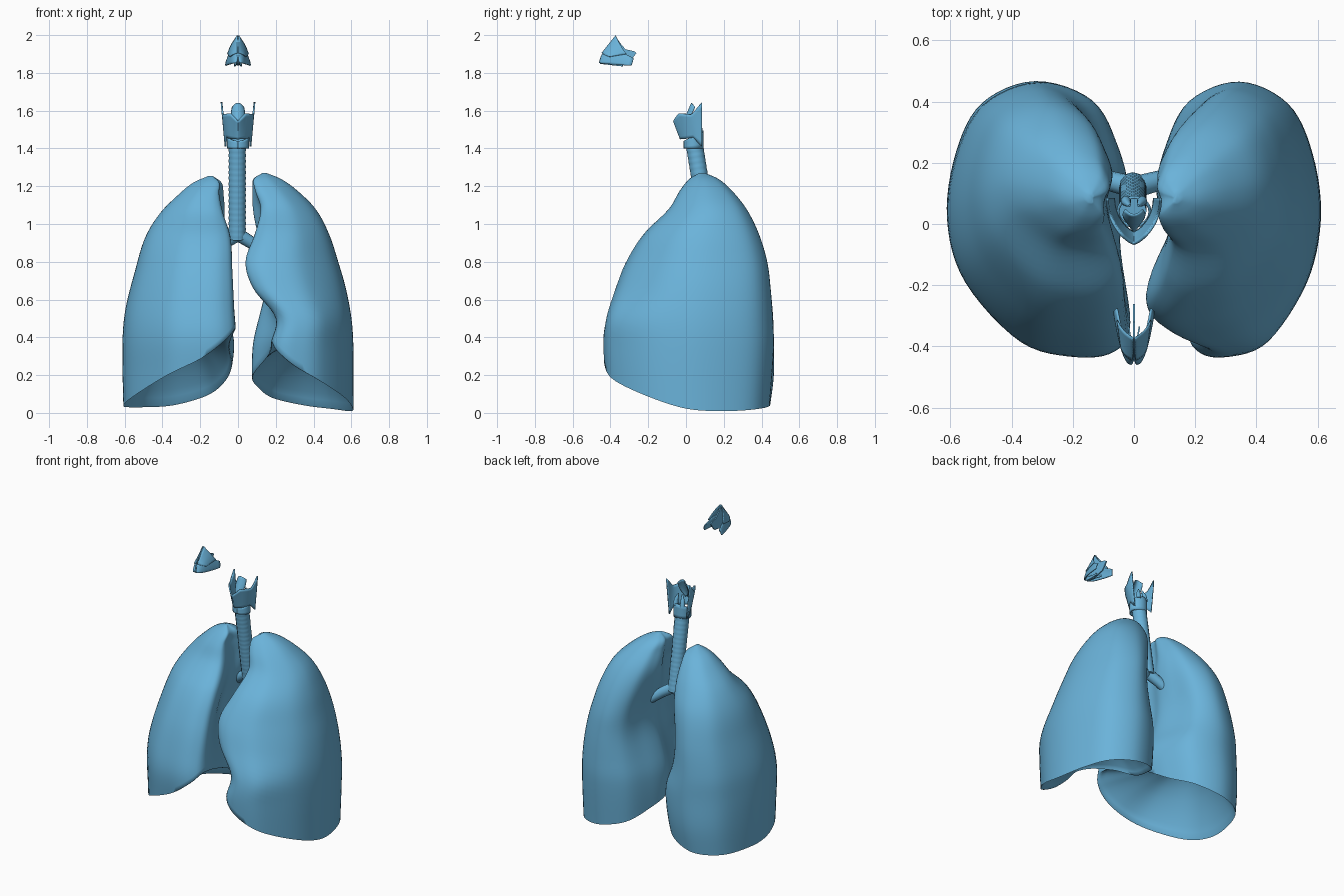
import bpy, bmesh, math
from mathutils import Vector

if "Cube" in bpy.data.objects:
    bpy.data.objects.remove(bpy.data.objects["Cube"])

BLUE = bpy.data.materials.new("blue")
BLUE.diffuse_color = (.145, .45, .7, 1)
BLUE.use_nodes = True
BLUE.node_tree.nodes["Principled BSDF"].inputs["Base Color"].default_value = BLUE.diffuse_color


def finish(ob, angle=50):
    ob.data.materials.clear()
    ob.data.materials.append(BLUE)
    bpy.ops.object.select_all(action='DESELECT')
    ob.select_set(True)
    bpy.context.view_layer.objects.active = ob
    bpy.ops.object.shade_smooth_by_angle(angle=math.radians(angle))
    return ob


def mesh_object(name, verts, faces, angle=50):
    bm = bmesh.new()
    vs = [bm.verts.new(v) for v in verts]
    for f in faces:
        bm.faces.new([vs[i] for i in f])
    bmesh.ops.recalc_face_normals(bm, faces=bm.faces)
    me = bpy.data.meshes.new(name)
    bm.to_mesh(me)
    bm.free()
    ob = bpy.data.objects.new(name, me)
    bpy.context.collection.objects.link(ob)
    return finish(ob, angle)


def hermite(a, b, c, d, t, h0=1, h1=1, h2=1):
    m1 = (c - a) / (h0 + h1) * h1
    m2 = (d - b) / (h1 + h2) * h1
    return (b * (2*t**3 - 3*t*t + 1) + m1 * (t**3 - 2*t*t + t)
            + c * (3*t*t - 2*t**3) + m2 * (t**3 - t*t))


def level_at(levels, z):
    n = len(levels)
    i = 0
    while i < n - 2 and z < levels[i + 1][0]:
        i += 1
    p = [levels[min(max(k, 0), n - 1)] for k in (i - 1, i, i + 1, i + 2)]
    h = [max(p[k][0] - p[k + 1][0], 1e-4) for k in range(3)]
    t = min(max((p[1][0] - z) / h[1], 0), 1)
    return [hermite(*[q[k] for q in p], t, *h) for k in range(1, 6)]


# Lungs: D-shaped outline (u medial to lateral, v front to back);
# the third value moves the point outwards around the root of the lung
OUTLINE = [(0, .12, 0), (.09, .02, 0), (.3, 0, 0), (.6, .055, 0), (.9, .27, 0), (1, .5, 0),
           (.95, .74, 0), (.8, .92, 0), (.5, 1, 0), (.18, .93, .08), (.03, .76, .13),
           (-.02, .6, .12), (.03, .42, .12)]


def lung(name, side, levels, rim, dome):
    sub, rings, m = 6, 44, len(OUTLINE)
    n = m * sub
    cols = []
    for j in range(n):
        k, t = j // sub, (j % sub) / sub
        q = [(*OUTLINE[(k + d) % m], rim[(k + d) % m]) for d in (-1, 0, 1, 2)]
        cols.append([hermite(*[p[c] for p in q], t) for c in range(4)])
    top = levels[0][0]
    verts = []
    for r in range(rings + 1):
        t = (r / rings) ** 1.5
        for u, v, hollow, zr in cols:
            z = top + (zr - top) * t
            xf, xm, xl, yf, yb = level_at(levels, z)
            w = min(max((v - .2) / .4, 0), 1)
            base = xf + (xm - xf) * w * w * (3 - 2 * w)
            u += hollow * math.exp(-((z - .72) / .26) ** 2)
            verts.append((side * (base + (xl - base) * u), yf + (yb - yf) * v, z))
    # hollow base for the diaphragm
    last = verts[-n:]
    cx, cy = side * .34, .06
    inner = [.985, .95, .9, .8, .65, .5, .35, .2, .08]
    for s in inner:
        for (x, y, z) in last:
            lift = (1 - s * s) ** .9
            dip = -.008 if s > .97 else 0
            verts.append((cx + (x - cx) * s, cy + (y - cy) * s,
                          max(z + (dome - z) * lift + dip, 0)))
    total = rings + 1 + len(inner)
    faces = [(r*n + j, r*n + (j+1) % n, (r+1)*n + (j+1) % n, (r+1)*n + j)
             for r in range(total - 1) for j in range(n)]
    faces += [tuple(range(n)), tuple(range((total-1)*n, total*n))]
    return mesh_object(name, verts, faces, 80)


lung("right_lung", -1, [
    (1.255, .135, .135, .155, .07, .1), (1.22, .1, .09, .235, .02, .17),
    (1.16, .1, .08, .31, -.03, .24), (1.06, .08, .07, .41, -.09, .32),
    (.93, .04, .06, .49, -.23, .39), (.75, .03, .06, .545, -.335, .435),
    (.55, .02, .05, .595, -.405, .458), (.4, .01, .02, .61, -.435, .465),
    (.2, .02, .05, .61, -.42, .465), (0, .04, .09, .605, -.4, .44)],
    [.45, .39, .29, .2, .09, .04, .03, .03, .04, .09, .16, .25, .36], .43)
lung("left_lung", 1, [
    (1.27, .13, .13, .15, .07, .1), (1.24, .085, .085, .225, .02, .17),
    (1.18, .09, .08, .31, -.03, .24), (1.08, .12, .08, .41, -.09, .32),
    (.95, .09, .09, .48, -.22, .385), (.8, .04, .1, .53, -.315, .43),
    (.66, .08, .1, .57, -.37, .448), (.5, .2, .09, .6, -.42, .46),
    (.35, .17, .08, .61, -.435, .465), (0, .17, .09, .61, -.41, .44)],
    [.38, .33, .25, .17, .08, .02, .01, .02, .04, .08, .14, .19, .28], .37)


def tube(name, pts, radii, depth=1.0):
    cu = bpy.data.curves.new(name, 'CURVE')
    cu.dimensions = '3D'
    cu.bevel_depth = depth
    cu.bevel_resolution = 4
    cu.use_fill_caps = True
    sp = cu.splines.new('POLY')
    sp.points.add(len(pts) - 1)
    for p, co, r in zip(sp.points, pts, radii):
        p.co = (*co, 1)
        p.radius = r
    ob = bpy.data.objects.new(name, cu)
    bpy.context.collection.objects.link(ob)
    bpy.ops.object.select_all(action='DESELECT')
    ob.select_set(True)
    bpy.context.view_layer.objects.active = ob
    bpy.ops.object.convert(target='MESH')
    return finish(bpy.context.object)


# Windpipe with faint cartilage rings
N = 68
pts = [Vector((-.004, .043, 1.43)).lerp(Vector((-.004, .125, .92)), i / N) for i in range(N + 1)]
tube("trachea", pts, [.045 + .0006 * math.sin(i * math.pi / 2) for i in range(N + 1)])

# Bronchi and their branches inside the lungs
for s, label in ((-1, "right"), (1, "left")):
    root, hub = Vector((0, .12, .945)), Vector((s * .15, .16, .84))
    tube(label + "_bronchus", [root, root.lerp(hub, .5) + Vector((0, 0, .006)), hub], [.036, .033, .028])
    for i, e in enumerate([(.25, .14, 1.02), (.33, -.05, .8), (.36, .26, .78),
                           (.3, .08, .58), (.3, .25, .52)]):
        end = Vector((s * e[0], e[1], e[2]))
        tube(f"{label}_branch_{i}", [hub, hub.lerp(end, .5), end], [.018, .014, .006])


def sheet(name, func, nu, nv, thick, mirror=False):
    verts = [func(i / nu, j / nv) for i in range(nu + 1) for j in range(nv + 1)]
    w = nv + 1
    faces = [(i*w + j, (i+1)*w + j, (i+1)*w + j + 1, i*w + j + 1)
             for i in range(nu) for j in range(nv)]
    ob = mesh_object(name, verts, faces)
    mod = ob.modifiers.new("thickness", 'SOLIDIFY')
    mod.thickness = thick
    mod.offset = 0
    if mirror:
        ob.modifiers.new("mirror", 'MIRROR')
    return ob


def ramp(a, start):
    return max(0, (a - start) / (1 - start))


# Larynx: shield cartilage open at the back, with upper and lower horns
def thyroid(u, v):
    a = 2 * u - 1
    b = abs(a)
    top = 1.545 + .04 * min(b / .3, 1) - .01 * ramp(b, .4) + .07 * ramp(b, .72)
    low = 1.45 + .015 * ramp(b, .3) - .055 * ramp(b, .7)
    x = math.sin(a * math.pi / 2) * (.066 + .021 * v)
    front = -.028 - .036 * v
    return (x, front + (.085 - front) * b ** 1.4, low + (top - low) * v)


def cricoid(u, v):
    a = 2 * math.pi * u
    back = .5 - .5 * math.cos(a)
    return (.052 * math.sin(a), .04 - .047 * math.cos(a), 1.40 + (.04 + .055 * back) * v)


def epiglottis(u, v):
    a = 2 * u - 1
    wide = .009 + .026 * math.sin(math.pi * min(v * .72, 1))
    return (a * wide, -.025 + .055 * v + .018 * a * a, 1.51 + .13 * v - .02 * v * a * a)


sheet("thyroid_cartilage", thyroid, 40, 8, .009)
sheet("cricoid_cartilage", cricoid, 32, 4, .01)
sheet("epiglottis", epiglottis, 8, 10, .006)
for s in (-1, 1):
    tube("arytenoid_cartilage", [(s * .026, .075, 1.48), (s * .024, .07, 1.52), (s * .014, .06, 1.555)],
         [.017, .013, .004])

# Nose: thin septum plate, upper side cartilages and lower wings
side_view = [(-.372, 1.995), (-.41, 1.94), (-.45, 1.885), (-.44, 1.85), (-.38, 1.838),
             (-.3, 1.855), (-.262, 1.905), (-.275, 1.915), (-.32, 1.925), (-.35, 1.96)]
k = len(side_view)
verts = [(x, y, z) for x in (-.004, .004) for y, z in side_view]
faces = [tuple(range(k)), tuple(range(k, 2*k))]
faces += [(i, (i+1) % k, k + (i+1) % k, k + i) for i in range(k)]
mesh_object("nasal_septum", verts, faces, 30)


def upper_side(u, v):
    ridge = Vector((.003, -.372, 1.998)).lerp(Vector((.004, -.445, 1.905)), u)
    foot = Vector((.055, -.315, 1.9)).lerp(Vector((.042, -.405, 1.885)), u)
    return ridge.lerp(foot, v) + Vector((.006, -.004, 0)) * math.sin(math.pi * v)


def wing(u, v):
    x = .007 + .058 * u ** .7 - .014 * v * v * (1 - u * .3)
    y = -.459 + .17 * u ** 1.5 + .012 * v
    low = 1.853 - .015 * u
    top = 1.89 + .035 * math.sin(math.pi * u * .9) - .025 * u ** 2
    return (max(x, .003), y, low + (top - low) * v)


def inner_wing(u, v):
    return (.006 + .012 * u * u, -.455 + .12 * u, 1.848 - .014 * u + .022 * v * (1 - .4 * u))


sheet("upper_nasal_cartilage", upper_side, 8, 8, .005, True)
sheet("nostril_wing", wing, 14, 6, .006, True)
sheet("nostril_inner_wing", inner_wing, 8, 3, .005, True)
